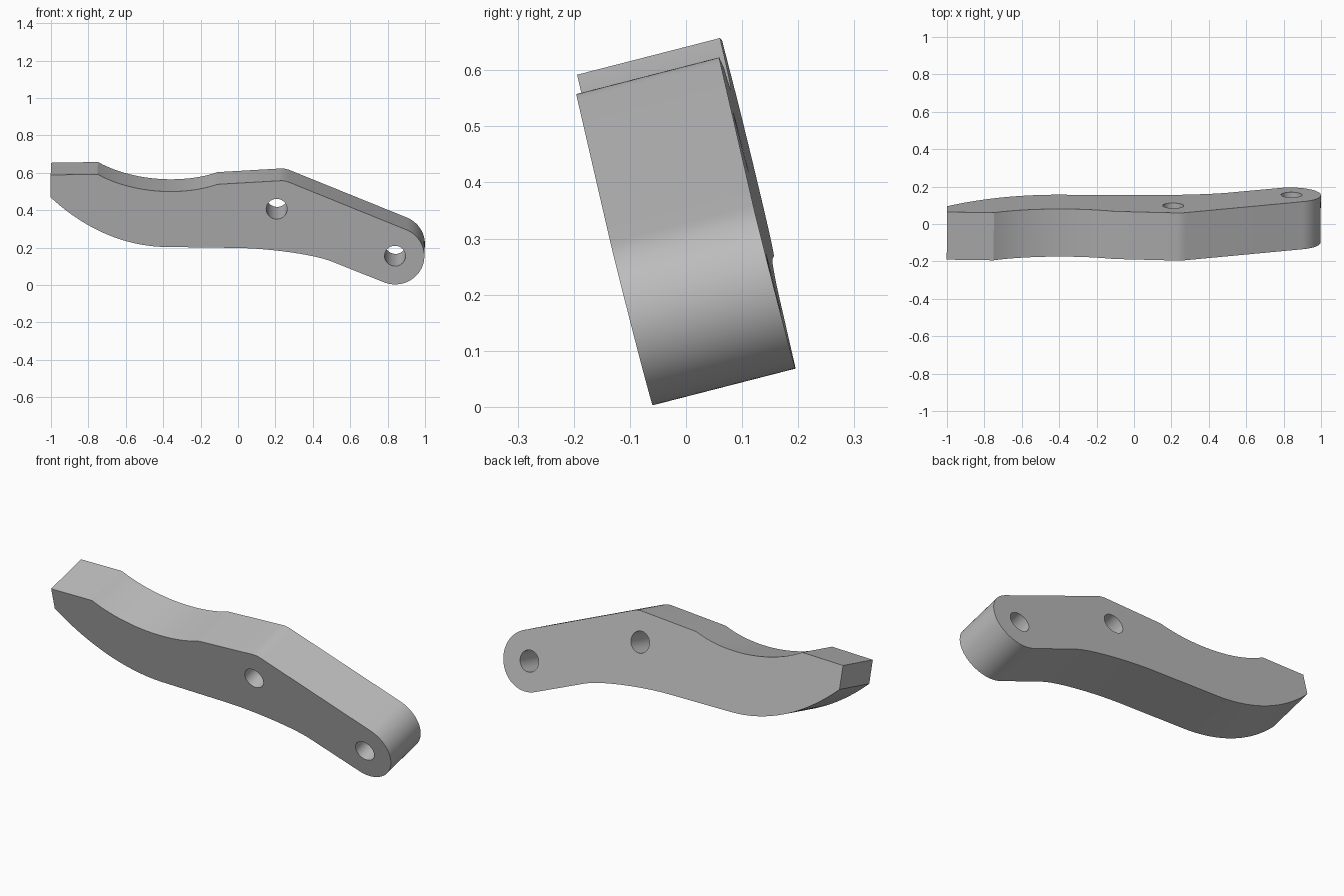
import bpy, bmesh
from math import radians, sin, cos
from mathutils import Matrix, Vector
from mathutils.geometry import interpolate_bezier

if "Cube" in bpy.data.objects:
    bpy.data.objects.remove(bpy.data.objects["Cube"], do_unlink=True)

TILT, TURN = radians(14.4), radians(-0.6)
THICK, END_R, HOLE_R = 0.263, 0.157, 0.056
PIVOT, END = (0.208, 0.406), (0.84, 0.155)   # hole centres (x, height)


def bez(a, b, c, d, n=24):
    """Points of one cubic curve."""
    pts = [Vector((*p, 0)) for p in (a, b, c, d)]
    return [(p.x, p.y) for p in interpolate_bezier(*pts, n)]


def arc(centre, r, start, stop, n=40):
    """Points of an arc, squashed to match the tilted plate's heights."""
    angles = [radians(start + (stop - start) * i / n) for i in range(n + 1)]
    return [(centre[0] + r * cos(a), centre[1] + r * sin(a) * cos(TILT)) for a in angles]


# Lever outline, clockwise from the blunt left end
outline = [(-1.0, 0.588)]
outline += bez((-0.75, 0.592), (-0.56, 0.487), (-0.29, 0.475), (-0.11, 0.538))
outline += bez((0.22, 0.557), (0.245, 0.559), (0.26, 0.555), (0.28, 0.547), 8)
outline += arc(END, END_R, 67.5, -112.5)
outline += bez((0.50, 0.126), (0.40, 0.166), (0.15, 0.196), (0.0, 0.198))
outline += bez((-0.36, 0.203), (-0.60, 0.200), (-0.82, 0.300), (-1.0, 0.468))
holes = [arc(c, HOLE_R, 0, 360)[:-1] for c in (PIVOT, END)]

# Filled curve with two holes, extruded to the plate thickness
curve = bpy.data.curves.new("lever_arm", "CURVE")
curve.dimensions = "2D"
curve.fill_mode = "BOTH"
curve.extrude = THICK / 2
for loop in [outline] + holes:
    spline = curve.splines.new("POLY")
    spline.points.add(len(loop) - 1)
    spline.use_cyclic_u = True
    for point, (x, z) in zip(spline.points, loop):
        point.co = (x, z / cos(TILT), 0, 1)

lever = bpy.data.objects.new("lever_arm", curve)
bpy.context.collection.objects.link(lever)
bpy.ops.object.select_all(action="DESELECT")
lever.select_set(True)
bpy.context.view_layer.objects.active = lever
bpy.ops.object.convert(target="MESH")
lever = bpy.context.object

# Stand the plate up, lean it back and weld the caps to the sides
bm = bmesh.new()
bm.from_mesh(lever.data)
bmesh.ops.remove_doubles(bm, verts=bm.verts, dist=0.0005)
place = (Matrix.Translation((0, -0.05, 0)) @ Matrix.Rotation(TURN, 4, "Z")
         @ Matrix.Rotation(radians(90) + TILT, 4, "X")
         @ Matrix.Translation((0, 0, -THICK / 2)))
bmesh.ops.transform(bm, matrix=place, verts=bm.verts)
bmesh.ops.recalc_face_normals(bm, faces=bm.faces)
bm.to_mesh(lever.data)
bm.free()
bpy.ops.object.shade_smooth_by_angle(angle=radians(20))

# Plain grey metal
grey = bpy.data.materials.new("metal_grey")
grey.use_nodes = True
colour = (0.5, 0.5, 0.5, 1)
grey.diffuse_color = colour
grey.node_tree.nodes["Principled BSDF"].inputs["Base Color"].default_value = colour
lever.data.materials.clear()
lever.data.materials.append(grey)
